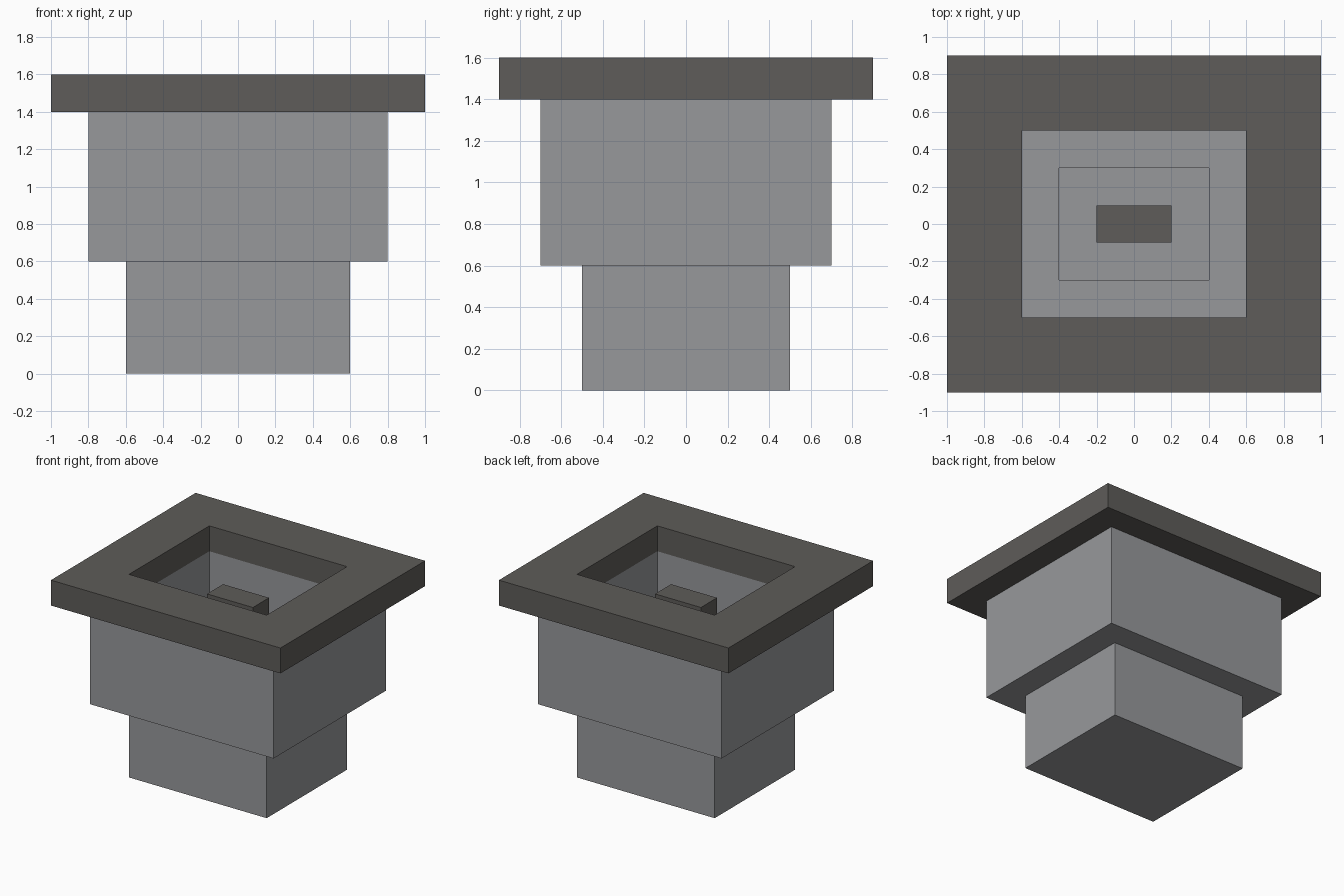
import bpy, bmesh

if "Cube" in bpy.data.objects:
    bpy.data.objects.remove(bpy.data.objects["Cube"])


def material(name, rgb):
    m = bpy.data.materials.new(name)
    m.diffuse_color = (*rgb, 1.0)
    m.use_nodes = True
    m.node_tree.nodes["Principled BSDF"].inputs["Base Color"].default_value = m.diffuse_color
    return m


LIGHT = material("light grey", (0.31, 0.315, 0.33))
DARK = material("dark grey", (0.112, 0.107, 0.10))


def lathe_rect(name, rings, mat, closed=False):
    """Skin rectangular rings (half x, half y, z); cap both ends, or join them."""
    bm = bmesh.new()
    loops = [[bm.verts.new((sx * x, sy * y, z))
              for sx, sy in ((-1, -1), (1, -1), (1, 1), (-1, 1))]
             for x, y, z in rings]
    pairs = list(zip(loops, loops[1:]))
    if closed:
        pairs.append((loops[-1], loops[0]))
    else:
        bm.faces.new(loops[0][::-1])
        bm.faces.new(loops[-1])
    for a, b in pairs:
        for i in range(4):
            j = (i + 1) % 4
            bm.faces.new((a[i], a[j], b[j], b[i]))
    bmesh.ops.recalc_face_normals(bm, faces=bm.faces)
    me = bpy.data.meshes.new(name)
    bm.to_mesh(me)
    bm.free()
    me.materials.append(mat)
    ob = bpy.data.objects.new(name, me)
    bpy.context.collection.objects.link(ob)
    return ob


# Stepped hollow body: up the outside, over the lip, down the inside
lathe_rect("stepped_body", [
    (0.6, 0.5, 0.0), (0.6, 0.5, 0.6), (0.8, 0.7, 0.6), (0.8, 0.7, 1.4),
    (0.6, 0.5, 1.4), (0.6, 0.5, 0.8), (0.4, 0.3, 0.8), (0.4, 0.3, 0.2),
], LIGHT)

# Wide rim with an open middle
lathe_rect("rim", [
    (1.0, 0.9, 1.4), (1.0, 0.9, 1.6), (0.6, 0.5, 1.6), (0.6, 0.5, 1.4),
], DARK, closed=True)

# Post standing in the middle of the cavity
lathe_rect("centre_post", [(0.2, 0.1, 0.2), (0.2, 0.1, 1.4)], DARK)
